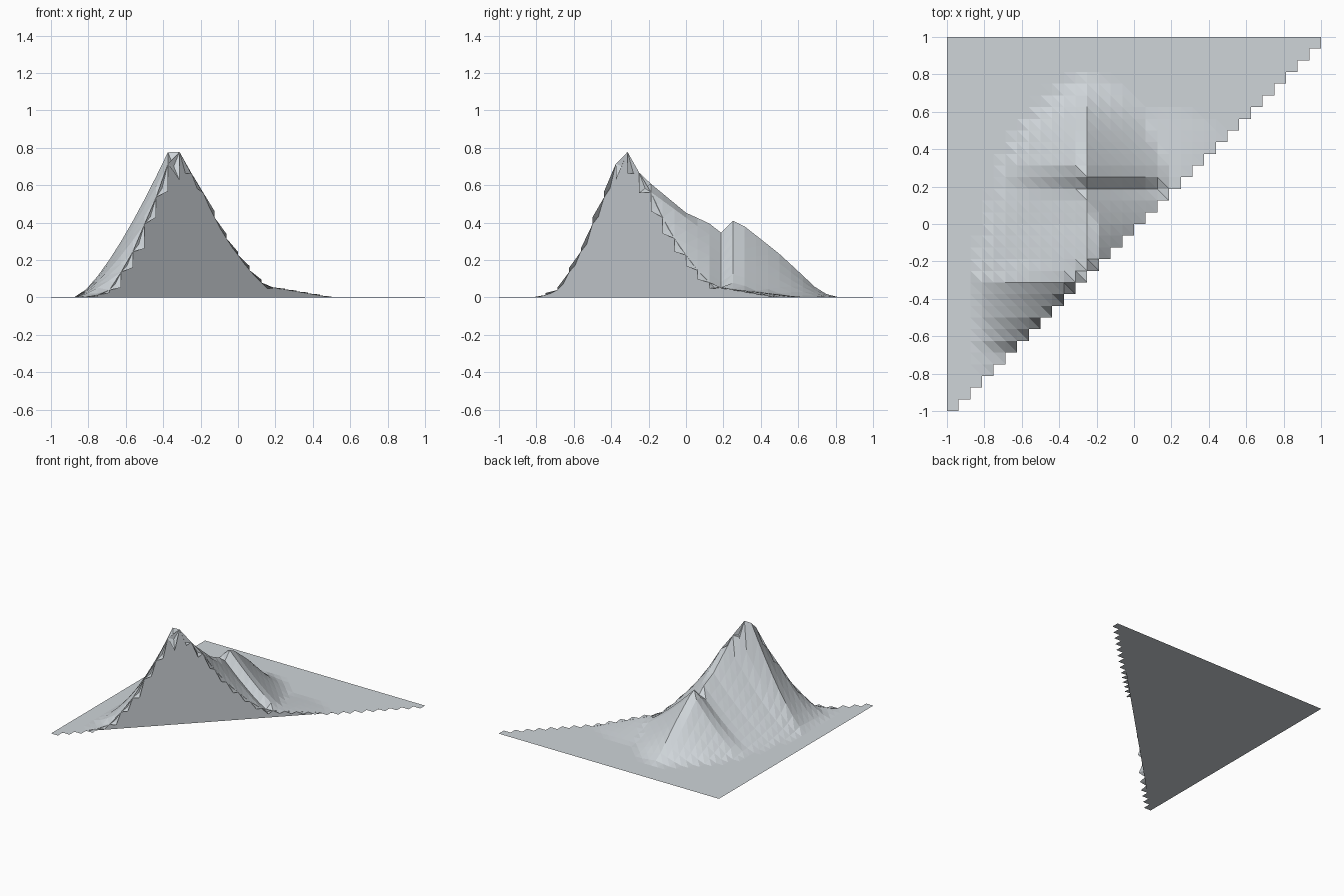
import bpy

if "Cube" in bpy.data.objects:
    bpy.data.objects.remove(bpy.data.objects["Cube"])

N = 32                      # grid cells per side
STEP = 2 / N

# Mountain cross-sections: y, west foot x, ridge x, ridge height, east foot x
ROWS = [
    (-0.81, -0.87, -0.72, 0.00, -0.40),
    (-0.69, -0.87, -0.64, 0.05, -0.20),
    (-0.5625, -0.87, -0.53, 0.28, 0.05),
    (-0.50, -0.87, -0.46, 0.45, 0.15),
    (-0.4375, -0.87, -0.40, 0.60, 0.20),
    (-0.3125, -0.87, -0.345, 0.84, 0.22),
    (-0.25, -0.86, -0.28, 0.72, 0.24),
    (-0.1875, -0.85, -0.23, 0.635, 0.25),
    (0.00, -0.80, -0.23, 0.475, 0.30),
    (0.125, -0.77, -0.25, 0.395, 0.28),
    (0.1875, -0.75, -0.27, 0.365, 0.22),
    (0.25, -0.74, -0.26, 0.42, 0.27),
    (0.3125, -0.72, -0.28, 0.41, 0.25),
    (0.50, -0.63, -0.26, 0.24, 0.12),
    (0.69, -0.46, -0.25, 0.055, 0.00),
    (0.78, -0.35, -0.25, 0.00, -0.10),
]


def row_at(y):
    for a, b in zip(ROWS, ROWS[1:]):
        if a[0] <= y <= b[0]:
            t = (y - a[0]) / (b[0] - a[0])
            return [p + (q - p) * t for p, q in zip(a[1:], b[1:])]
    return None


def height(x, y):
    z = 0.002
    row = row_at(y)
    if row:
        west, ridge, top, east = row
        if x < ridge:
            z = max(z, top * max(0, (x - west) / (ridge - west)) ** 1.35)
        else:
            z = max(z, top * max(0, (east - x) / (east - ridge)) ** 1.3)
    # low apron east of the mountain
    d = ((x - 0.18) ** 2 + (y - 0.18) ** 2) ** 0.5
    return max(z, 0.055 * (1 - d / 0.45))


stone = bpy.data.materials.new("pale_grey_stone")
stone.diffuse_color = (0.62, 0.66, 0.69, 1)
stone.use_nodes = True
stone.node_tree.nodes["Principled BSDF"].inputs["Base Color"].default_value = stone.diffuse_color


def make(name, verts, faces):
    mesh = bpy.data.meshes.new(name)
    mesh.from_pydata(verts, [], faces)
    mesh.materials.append(stone)
    obj = bpy.data.objects.new(name, mesh)
    bpy.context.collection.objects.link(obj)
    return obj


def point(i, j):
    x, y = -1 + i * STEP, -1 + j * STEP
    return (x, y, height(x, y))


# Terrain sheet: every cell on or behind the diagonal, leaving a stepped edge
index, verts, faces = {}, [], []


def vid(i, j):
    if (i, j) not in index:
        index[(i, j)] = len(verts)
        verts.append(point(i, j))
    return index[(i, j)]


for j in range(N):
    for i in range(j + 1):
        a, b, c, d = vid(i, j), vid(i + 1, j), vid(i + 1, j + 1), vid(i, j + 1)
        faces += [(a, b, d), (b, c, d)]
make("terrain", verts, faces)

# Flat cut wall standing on the diagonal, following the terrain profile
wall, quads = [], []
for k in range(N + 1):
    x, y, z = point(k, k)
    wall += [(x, y, 0), (x, y, z)]
    if k:
        n = 2 * k
        quads.append((n - 2, n, n + 1, n - 1))
make("cut_wall", wall, quads)

# Triangular underside
make("base", [(-1, -1, 0), (-1, 1, 0), (1, 1, 0)], [(0, 1, 2)])
